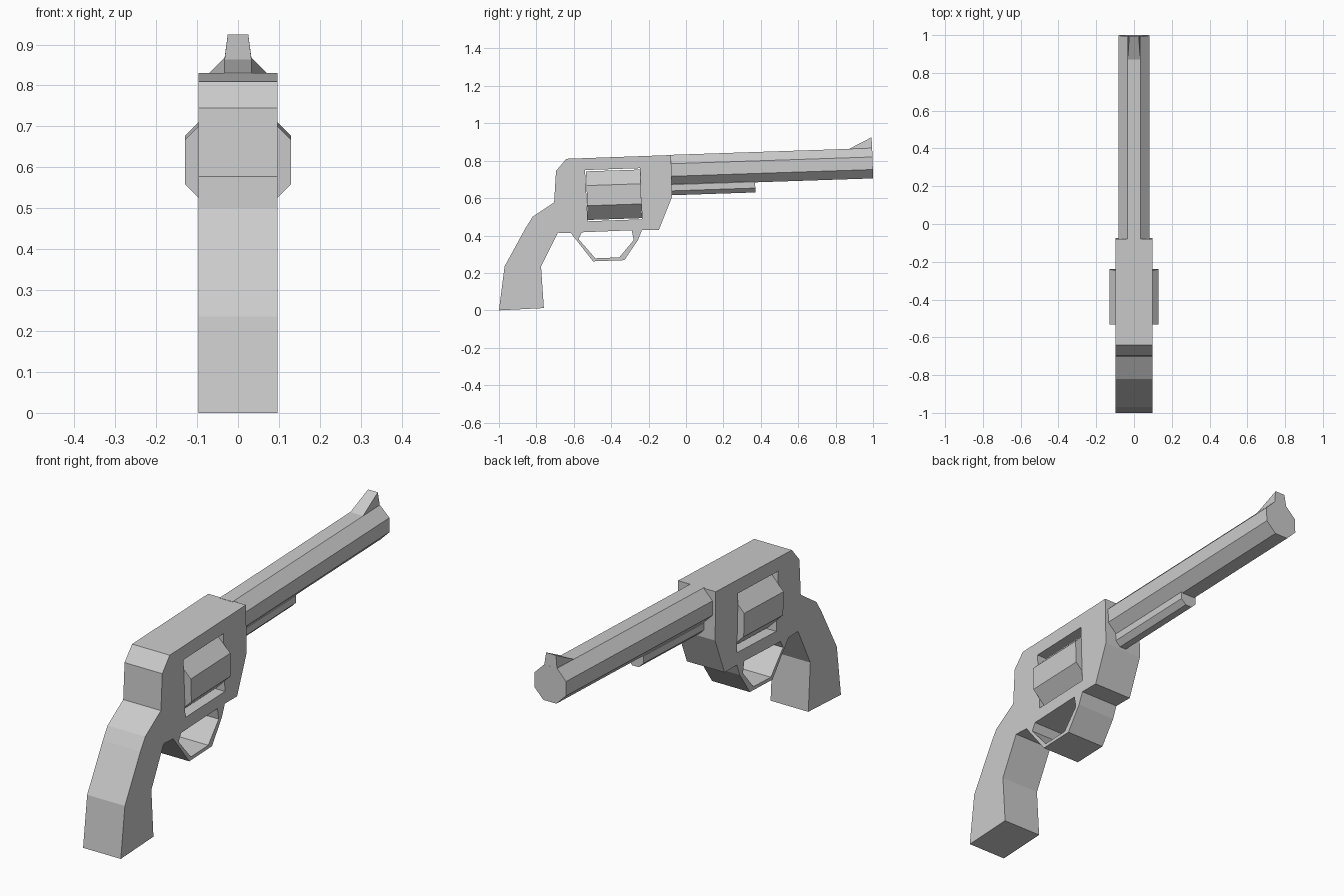
import bpy, bmesh, math
from mathutils import Matrix, Vector

cube = bpy.data.objects.get("Cube")
if cube:
    bpy.data.objects.remove(cube)

steel = bpy.data.materials.new("grey_steel")
steel.use_nodes = True
grey = (0.6, 0.6, 0.6, 1)
steel.diffuse_color = grey
steel.node_tree.nodes["Principled BSDF"].inputs["Base Color"].default_value = grey

SLOPE = 0.0335  # gentle upward tilt shared by barrel, rod and cylinder


def finish(name, bm):
    bmesh.ops.recalc_face_normals(bm, faces=bm.faces[:])
    mesh = bpy.data.meshes.new(name)
    bm.to_mesh(mesh)
    bm.free()
    mesh.materials.append(steel)
    obj = bpy.data.objects.new(name, mesh)
    bpy.context.collection.objects.link(obj)
    return obj


def plate(name, loops, half_width):
    """Side profile with holes, given as (y, z) loops, extruded across x."""
    bm = bmesh.new()
    edges = []
    for loop in loops:
        verts = [bm.verts.new((-half_width, y, z)) for y, z in loop]
        edges += [bm.edges.new((a, b)) for a, b in zip(verts, verts[1:] + verts[:1])]
    bmesh.ops.triangle_fill(bm, edges=edges, use_beauty=True, normal=(1, 0, 0))
    out = bmesh.ops.extrude_face_region(bm, geom=bm.faces[:], use_keep_orig=True)
    moved = [g for g in out["geom"] if isinstance(g, bmesh.types.BMVert)]
    bmesh.ops.translate(bm, verts=moved, vec=(2 * half_width, 0, 0))
    return finish(name, bm)


def octagon_bar(name, y0, y1, z0, apothem):
    """Tilted eight-sided bar with flat top; z0 is the axis height at y0."""
    start = Vector((0, y0, z0))
    end = Vector((0, y1, z0 + SLOPE * (y1 - y0)))
    bm = bmesh.new()
    radius = apothem / math.cos(math.pi / 8)
    bmesh.ops.create_cone(bm, cap_ends=True, segments=8, radius1=radius,
                          radius2=radius, depth=(end - start).length)
    turn = (end - start).to_track_quat('Z', 'X').to_matrix().to_4x4()
    bm.transform(Matrix.Translation((start + end) / 2) @ turn
                 @ Matrix.Rotation(math.pi / 8, 4, 'Z'))
    # Rotate only if the facets are not flat on top
    top = max(v.co.z for v in bm.verts if v.co.y > (y0 + y1) / 2)
    if top - end.z > apothem * 1.05:
        mid = (start + end) / 2
        bmesh.ops.rotate(bm, verts=bm.verts[:], cent=mid,
                         matrix=Matrix.Rotation(math.pi / 8, 3, end - start))
    return finish(name, bm)


# Frame with grip and trigger guard
outline = [(-1, 0), (-0.97, 0.235), (-0.855, 0.445), (-0.82, 0.5), (-0.705, 0.577),
           (-0.695, 0.745), (-0.64, 0.81), (-0.08, 0.83), (-0.075, 0.605),
           (-0.145, 0.43), (-0.235, 0.43), (-0.257, 0.375), (-0.33, 0.268),
           (-0.497, 0.262), (-0.615, 0.412), (-0.685, 0.415), (-0.775, 0.235),
           (-0.76, 0.012)]
guard_hole = [(-0.557, 0.417), (-0.29, 0.428), (-0.28, 0.375), (-0.357, 0.283),
              (-0.485, 0.278), (-0.575, 0.382)]
window = [(-0.54, 0.75), (-0.245, 0.76), (-0.235, 0.487), (-0.525, 0.476)]
plate("frame_and_grip", [outline, guard_hole, window], 0.097)

# Rotating cylinder, barrel and rod beneath it
octagon_bar("cylinder", -0.53, -0.24, 0.613, 0.13)
octagon_bar("barrel", -0.085, 0.998, 0.75, 0.081)
octagon_bar("under_rod", -0.085, 0.37, 0.655, 0.04)

# Front sight: a wedge narrowing toward its top edge
bm = bmesh.new()
left, right = [[bm.verts.new((s * x, y, z)) for x, y, z in
                ((0.033, 0.87, 0.862), (0.033, 0.995, 0.84), (0.033, 0.995, 0.866),
                 (0.025, 0.992, 0.925))] for s in (1, -1)]
bm.faces.new(left)
bm.faces.new(right[::-1])
for i in range(4):
    j = (i + 1) % 4
    bm.faces.new((left[i], right[i], right[j], left[j]))
finish("front_sight", bm)
